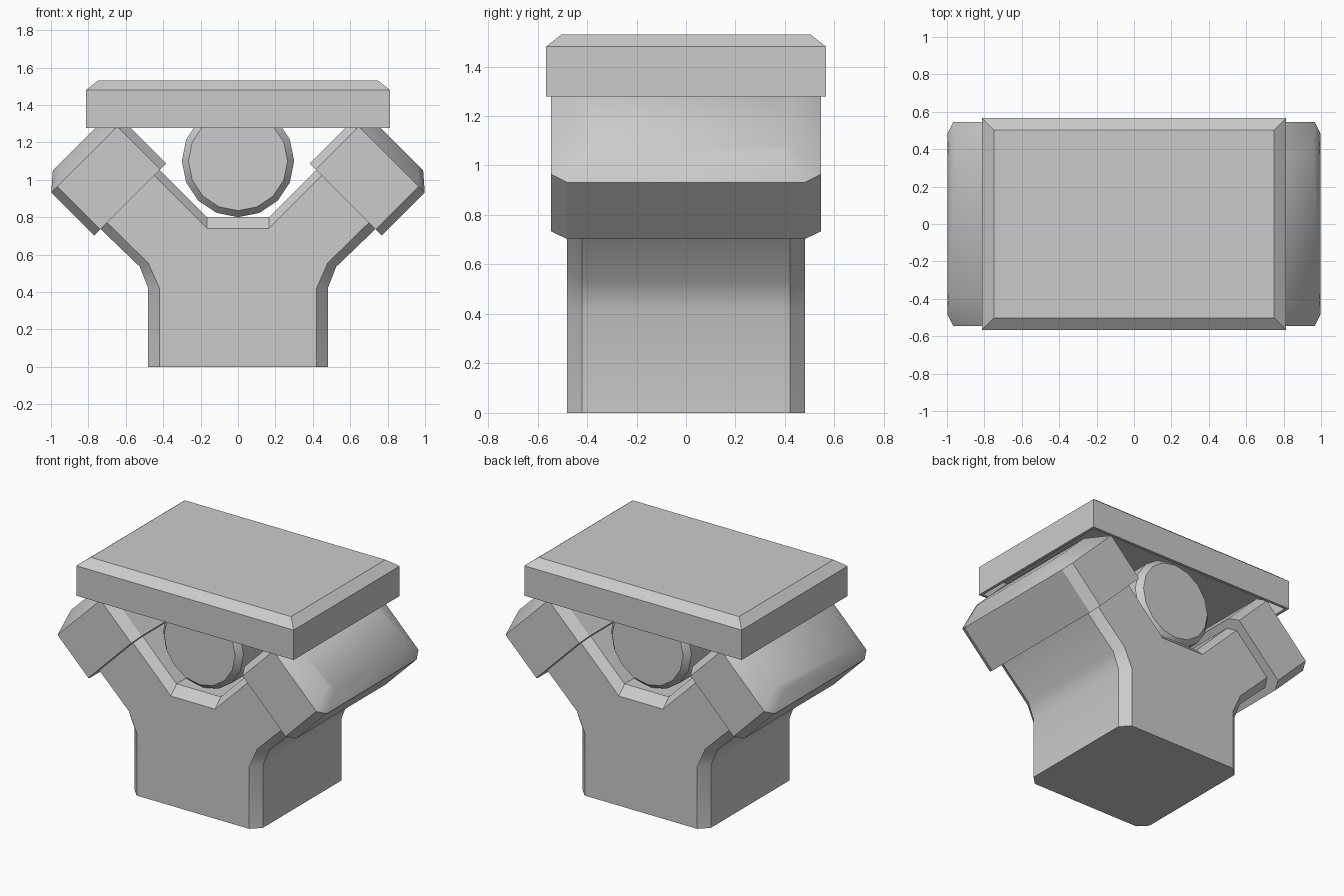
import bpy, bmesh, math
from mathutils import Vector

if "Cube" in bpy.data.objects:
    bpy.data.objects.remove(bpy.data.objects["Cube"])

grey = bpy.data.materials.new("light grey")
grey.use_nodes = True
grey.diffuse_color = (0.6, 0.6, 0.6, 1)
grey.node_tree.nodes["Principled BSDF"].inputs["Base Color"].default_value = (0.6, 0.6, 0.6, 1)


def loft(name, loops):
    """Skin a stack of matching closed loops and cap both ends."""
    bm = bmesh.new()
    rings = [[bm.verts.new(p) for p in loop] for loop in loops]
    for low, high in zip(rings, rings[1:]):
        for i in range(len(low)):
            j = (i + 1) % len(low)
            bm.faces.new((low[i], low[j], high[j], high[i]))
    bm.faces.new(rings[0])
    bm.faces.new(rings[-1])
    bmesh.ops.recalc_face_normals(bm, faces=bm.faces)
    mesh = bpy.data.meshes.new(name)
    bm.to_mesh(mesh)
    bm.free()
    mesh.materials.append(grey)
    obj = bpy.data.objects.new(name, mesh)
    bpy.context.collection.objects.link(obj)
    bpy.ops.object.select_all(action='DESELECT')
    obj.select_set(True)
    bpy.context.view_layer.objects.active = obj
    bpy.ops.object.shade_smooth_by_angle(angle=math.radians(30))
    return obj


def mirrored(half):
    return half + [(-x, z) for x, z in reversed(half)]


def at_depth(profile, y):
    return [(x, y, z) for x, z in profile]


# Y-shaped block with chamfered front and back edges
outer = mirrored([(0.48, 0), (0.48, 0.42), (0.525, 0.535), (0.78, 0.78), (0.46, 1.095), (0.165, 0.80)])
inner = mirrored([(0.42, 0), (0.42, 0.42), (0.48, 0.555), (0.74, 0.81), (0.49, 1.065), (0.165, 0.74)])
loft("engine_block", [at_depth(inner, -0.48), at_depth(outer, -0.42),
                      at_depth(outer, 0.42), at_depth(inner, 0.48)])


# Cylinder heads: chamfered boxes tilted outward at 45 degrees
def head_ring(side, along, half_width, half_depth, cut_w, cut_d):
    centre, ring = -0.225, []
    for sw, sd in ((1, 1), (-1, 1), (-1, -1), (1, -1)):
        corner = [(half_width, half_depth - cut_d), (half_width - cut_w, half_depth)]
        if sw * sd < 0:
            corner.reverse()
        for w, d in corner:
            across = centre + sw * w
            ring.append(Vector((side * (along + across) / math.sqrt(2), sd * d,
                                (along - across) / math.sqrt(2))))
    return ring


for side, label in ((1, "left"), (-1, "right")):
    loft(label + "_cylinder_head", [head_ring(side, 1.04, 0.272, 0.545, 0.045, 0.065),
                                    head_ring(side, 1.365, 0.272, 0.545, 0.045, 0.065),
                                    head_ring(side, 1.443, 0.182, 0.415, 0.045, 0.045)])


# Bevelled drum lying in the valley
def drum_ring(radius, y):
    return [(radius * math.cos(i * math.tau / 16), y, 1.1 + radius * math.sin(i * math.tau / 16))
            for i in range(16)]


loft("valley_drum", [drum_ring(0.265, -0.41), drum_ring(0.3, -0.37),
                     drum_ring(0.3, 0.37), drum_ring(0.265, 0.41)])


# Top cover with chamfered upper rim, hollow underneath
def rectangle(inset, z):
    x, y = 0.812 - inset, 0.566 - inset
    return [(x, y, z), (-x, y, z), (-x, -y, z), (x, -y, z)]


loft("top_cover", [rectangle(0.02, 1.43), rectangle(0.02, 1.278), rectangle(0, 1.278),
                   rectangle(0, 1.48), rectangle(0.063, 1.53)])
